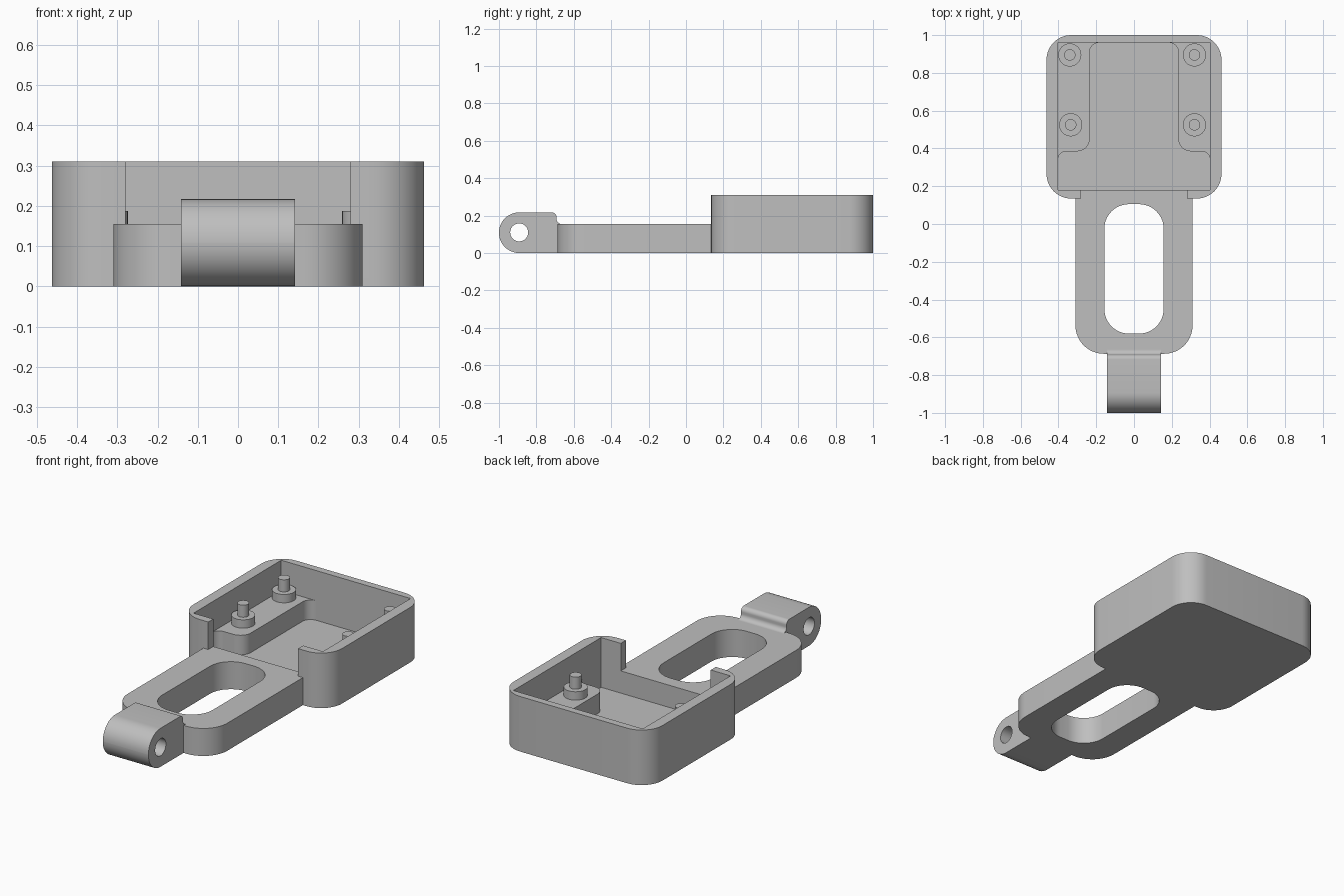
import bpy, bmesh, math
from mathutils import Vector, Matrix

cube = bpy.data.objects.get("Cube")
if cube:
    bpy.data.objects.remove(cube, do_unlink=True)

grey = bpy.data.materials.new("plain grey")
grey.use_nodes = True
COLOUR = (0.52, 0.52, 0.52, 1)
grey.diffuse_color = COLOUR
grey.node_tree.nodes["Principled BSDF"].inputs["Base Color"].default_value = COLOUR

parts = []


def fillet(corners, steps=12):
    """Turn (x, y, radius) corners into a rounded outline."""
    out = []
    n = len(corners)
    for i, (x, y, r) in enumerate(corners):
        p = Vector((x, y))
        if r == 0:
            arc = [p]
        else:
            a = (Vector(corners[i - 1][:2]) - p).normalized()
            b = (Vector(corners[(i + 1) % n][:2]) - p).normalized()
            half = a.angle(b) / 2
            centre = p + (a + b).normalized() * r / math.sin(half)
            start = p + a * r / math.tan(half) - centre
            end = p + b * r / math.tan(half) - centre
            sweep = math.atan2(start.x * end.y - start.y * end.x, start.dot(end))
            arc = [centre + Matrix.Rotation(sweep * k / steps, 2) @ start
                   for k in range(steps + 1)]
        for q in arc:
            if not out or (q - out[-1]).length > 1e-4:
                out.append(q)
    if (out[0] - out[-1]).length < 1e-4:
        out.pop()
    return out


def rect(x, y0, y1, r=0):
    return fillet([(-x, y0, r), (x, y0, r), (x, y1, r), (-x, y1, r)])


def circle(x, y, r, n=40):
    return [Vector((x + r * math.cos(math.tau * k / n),
                    y + r * math.sin(math.tau * k / n))) for k in range(n)]


def prism(name, outline, low, high, along_x=False):
    """Extrude an outline upwards, or a (y, z) outline along x."""
    def place(p, h):
        return (h, p.x, p.y) if along_x else (p.x, p.y, h)
    bm = bmesh.new()
    bottom = [bm.verts.new(place(p, low)) for p in outline]
    top = [bm.verts.new(place(p, high)) for p in outline]
    bm.faces.new(bottom)
    bm.faces.new(top)
    n = len(outline)
    for i in range(n):
        j = (i + 1) % n
        bm.faces.new((bottom[i], bottom[j], top[j], top[i]))
    bmesh.ops.recalc_face_normals(bm, faces=bm.faces)
    mesh = bpy.data.meshes.new(name)
    bm.to_mesh(mesh)
    bm.free()
    mesh.materials.append(grey)
    obj = bpy.data.objects.new(name, mesh)
    bpy.context.collection.objects.link(obj)
    parts.append(obj)
    return obj


def cut(obj, cutter):
    """Subtract a cutter and discard it."""
    parts.remove(cutter)
    mod = obj.modifiers.new("cut", "BOOLEAN")
    mod.operation = "DIFFERENCE"
    mod.solver = "EXACT"
    mod.object = cutter
    bpy.context.view_layer.update()
    graph = bpy.context.evaluated_depsgraph_get()
    mesh = bpy.data.meshes.new_from_object(obj.evaluated_get(graph))
    obj.modifiers.clear()
    obj.data = mesh
    bpy.data.objects.remove(cutter, do_unlink=True)


FLOOR, SHELF, DECK, RIM = 0.03, 0.14, 0.155, 0.31
FRONT = 0.135

# Open tray with a gap in its front wall
tray = prism("tray", rect(0.463, FRONT, 1.0, 0.13), 0, RIM)
cut(tray, prism("cavity", rect(0.403, 0.18, 0.96), FLOOR, 0.5))
cut(tray, prism("front_gap", rect(0.28, 0.05, 0.25), DECK, 0.5))

# Raised shelves, with a pocket between them
for side, word in ((-1, "right"), (1, "left")):
    corners = [(0.403, 0.96, 0), (0.403, 0.34, 0), (0.403, 0.385, 0.045),
               (0.235, 0.385, 0.065), (0.235, 0.96, 0.05), (0.185, 0.96, 0)]
    prism(word + "_shelf", fillet([(side * x, y, r) for x, y, r in corners]),
          FLOOR, SHELF)

    # Mounting bosses with locating pins
    for y, end in ((0.525, "front"), (0.895, "back")):
        x = 0.32 if side > 0 else (-0.335 if end == "front" else -0.34)
        prism(f"{word}_{end}_boss", circle(x, y, 0.061), SHELF, 0.187)
        prism(f"{word}_{end}_pin", circle(x, y, 0.03), 0.187, 0.255)

# Slotted arm, rounded at its free end
arm = prism("arm", fillet([(-0.31, FRONT, 0), (-0.31, -0.687, 0.15),
                           (0.31, -0.687, 0.15), (0.31, FRONT, 0)]), 0, DECK)
cut(arm, prism("slot", rect(0.157, -0.58, 0.105, 0.13), -0.1, 0.3))

# Hinge lug, blended onto the arm's top
lug = prism("hinge_lug", fillet([
    (-0.687, 0, 0), (-0.687, DECK, 0), (-0.665, DECK, 0), (-0.692, DECK, 0.027),
    (-0.692, 0.217, 0.025), (-1.0, 0.217, 0.108), (-1.0, 0, 0.108)]),
    -0.142, 0.142, along_x=True)
cut(lug, prism("pin_hole", circle(-0.892, 0.11, 0.048), -0.3, 0.3, along_x=True))

# Smooth the curved walls and keep the edges crisp
bpy.ops.object.select_all(action="DESELECT")
for obj in parts:
    obj.select_set(True)
bpy.context.view_layer.objects.active = tray
bpy.ops.object.shade_smooth_by_angle(angle=math.radians(30))
